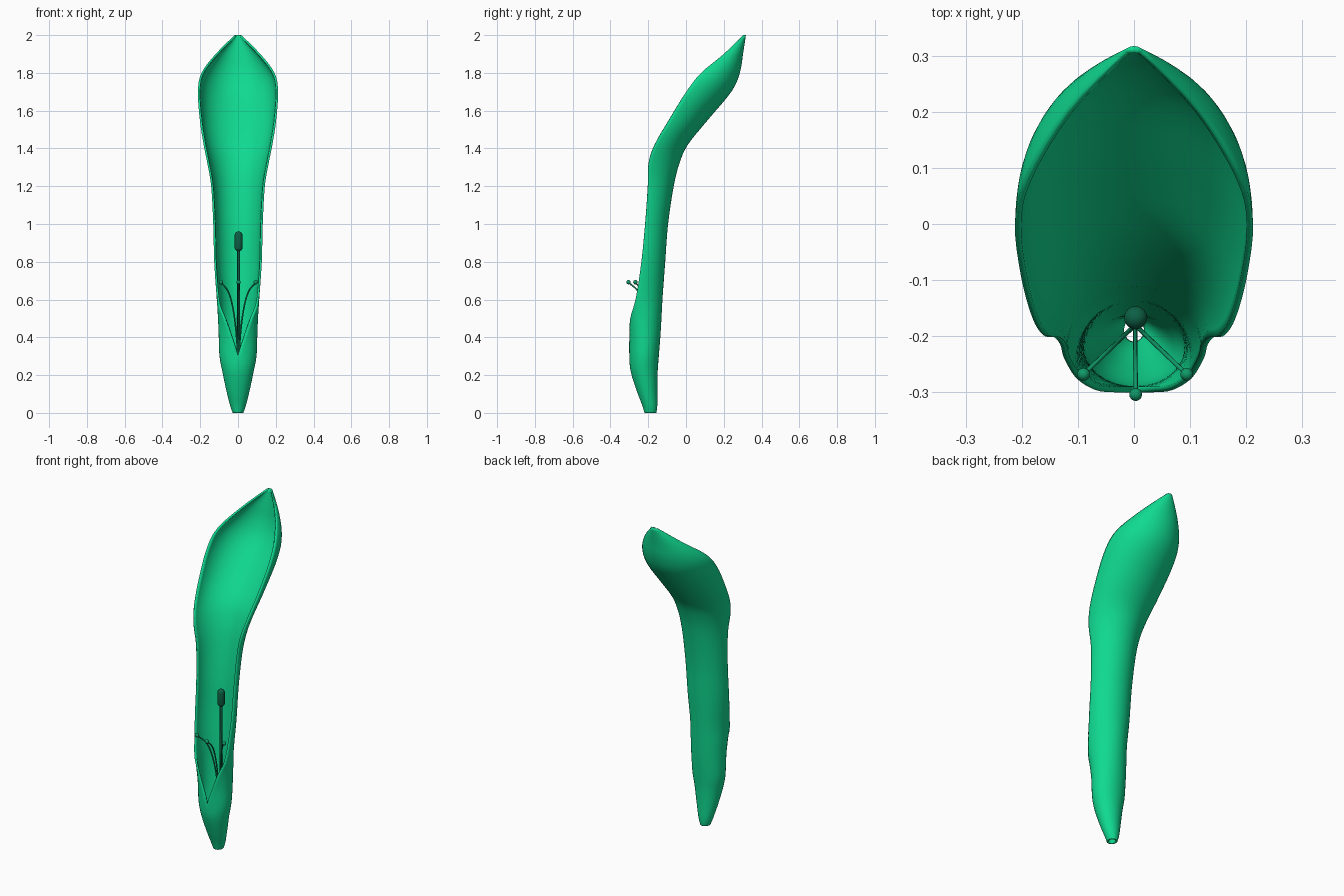
import bpy, bmesh, math
from mathutils import Vector

if "Cube" in bpy.data.objects:
    bpy.data.objects.remove(bpy.data.objects["Cube"])


def material(name, rgb):
    m = bpy.data.materials.new(name)
    m.diffuse_color = (*rgb, 1)
    m.use_nodes = True
    m.node_tree.nodes["Principled BSDF"].inputs["Base Color"].default_value = m.diffuse_color
    return m


PETAL = material("petal green", (0.005, 0.70, 0.28))
STAMEN = material("stamen green", (0.005, 0.32, 0.14))
PISTIL = material("pistil dark green", (0.004, 0.12, 0.06))


def spline(rows, steps):
    """Catmull-Rom interpolation through rows of numbers."""
    out = []
    for i in range(len(rows) - 1):
        p = [rows[max(0, min(len(rows) - 1, i + k))] for k in (-1, 0, 1, 2)]
        for s in range(steps):
            t = s / steps
            out.append([0.5 * (2 * b + (c - a) * t + (2 * a - 5 * b + 4 * c - d) * t * t
                               + (3 * b - a - 3 * c + d) * t ** 3) for a, b, c, d in zip(*p)])
    return out + [list(rows[-1])]


def finish(bm, name, mat, angle=60):
    mesh = bpy.data.meshes.new(name)
    bm.to_mesh(mesh)
    bm.free()
    mesh.materials.append(mat)
    ob = bpy.data.objects.new(name, mesh)
    bpy.context.collection.objects.link(ob)
    bpy.ops.object.select_all(action='DESELECT')
    ob.select_set(True)
    bpy.context.view_layer.objects.active = ob
    bpy.ops.object.shade_smooth_by_angle(angle=math.radians(angle))
    return ob


# Hooded petal: height, half width, front y, back y, half sweep of the wall in degrees
SECTIONS = [
    (0.00, 0.028, -0.220, -0.157, 180),
    (0.04, 0.042, -0.232, -0.152, 180),
    (0.12, 0.062, -0.262, -0.152, 180),
    (0.22, 0.083, -0.293, -0.150, 180),
    (0.30, 0.098, -0.300, -0.144, 180),
    (0.40, 0.102, -0.300, -0.136, 162),
    (0.50, 0.106, -0.295, -0.130, 138),
    (0.61, 0.113, -0.265, -0.124, 102),
    (0.80, 0.126, -0.236, -0.110, 92),
    (1.00, 0.131, -0.216, -0.095, 90),
    (1.20, 0.142, -0.202, -0.065, 90),
    (1.32, 0.162, -0.198, -0.035, 90),
    (1.42, 0.182, -0.165, 0.010, 90),
    (1.55, 0.202, -0.090, 0.115, 90),
    (1.70, 0.212, 0.002, 0.240, 90),
    (1.80, 0.193, 0.080, 0.285, 90),
    (1.90, 0.118, 0.200, 0.302, 90),
    (2.00, 0.018, 0.303, 0.317, 90),
]
N = 32
bm = bmesh.new()
rings = []
for z, w, yf, yb, sweep in spline(SECTIONS, 4):
    a = math.radians(min(sweep, 180))
    depth = (yb - yf) / (1 - math.cos(a))
    ring = []
    for j in range(N + 1):
        t = a * (2 * j / N - 1)
        ring.append(bm.verts.new((w * math.sin(t), yb - depth + depth * math.cos(t), z)))
    rings.append(ring)
for lo, hi in zip(rings, rings[1:]):
    for j in range(N):
        bm.faces.new((lo[j], hi[j], hi[j + 1], lo[j + 1]))
bmesh.ops.remove_doubles(bm, verts=bm.verts, dist=1e-4)
petal = finish(bm, "hooded_petal", PETAL)
wall = petal.modifiers.new("wall", 'SOLIDIFY')
wall.thickness = 0.011
wall.offset = -1


def tube(name, points, radius, mat):
    """Round stalk swept along a smooth path."""
    bm = bmesh.new()
    path = [Vector(p) for p in spline(points, 6)]
    rings = []
    for i, p in enumerate(path):
        d = (path[min(i + 1, len(path) - 1)] - path[max(i - 1, 0)]).normalized()
        u = d.cross(Vector((0, 1, 0))).normalized()
        v = d.cross(u)
        rings.append([bm.verts.new(p + radius * (u * math.cos(k * math.pi / 4)
                                                 + v * math.sin(k * math.pi / 4))) for k in range(8)])
    for lo, hi in zip(rings, rings[1:]):
        for k in range(8):
            bm.faces.new((lo[k], lo[(k + 1) % 8], hi[(k + 1) % 8], hi[k]))
    bm.faces.new(rings[0])
    bm.faces.new(rings[-1])
    bmesh.ops.recalc_face_normals(bm, faces=bm.faces)
    return finish(bm, name, mat)


def bulb(name, centre, radius, half_length, mat):
    """Ball, stretched to a capsule when half_length exceeds the radius."""
    bm = bmesh.new()
    bmesh.ops.create_uvsphere(bm, u_segments=16, v_segments=11, radius=radius)
    for v in bm.verts:
        v.co.z += math.copysign(half_length - radius, v.co.z)
        v.co += Vector(centre)
    return finish(bm, name, mat)


# Central pistil
tube("pistil_stalk", [(0.003, -0.172, 0.12), (0.003, -0.17, 0.5), (0.003, -0.167, 0.88)], 0.008, PISTIL)
bulb("pistil_head", (0.003, -0.167, 0.908), 0.021, 0.053, PISTIL)

# Three stamens curving outward to small round heads
for name, x, y in (("left", -0.09, -0.268), ("right", 0.094, -0.268), ("middle", 0.003, -0.304)):
    base = Vector((0.002, -0.18, 0))
    out = Vector((x, y, 0)) - base
    path = [base + out * f + Vector((0, 0, z))
            for f, z in ((0, 0.12), (0.06, 0.34), (0.25, 0.52), (0.55, 0.635), (1, 0.69))]
    tube(name + "_stamen_filament", [tuple(p) for p in path], 0.004, STAMEN)
    bulb(name + "_stamen_head", (x, y, 0.692), 0.0115, 0.0115, STAMEN)
